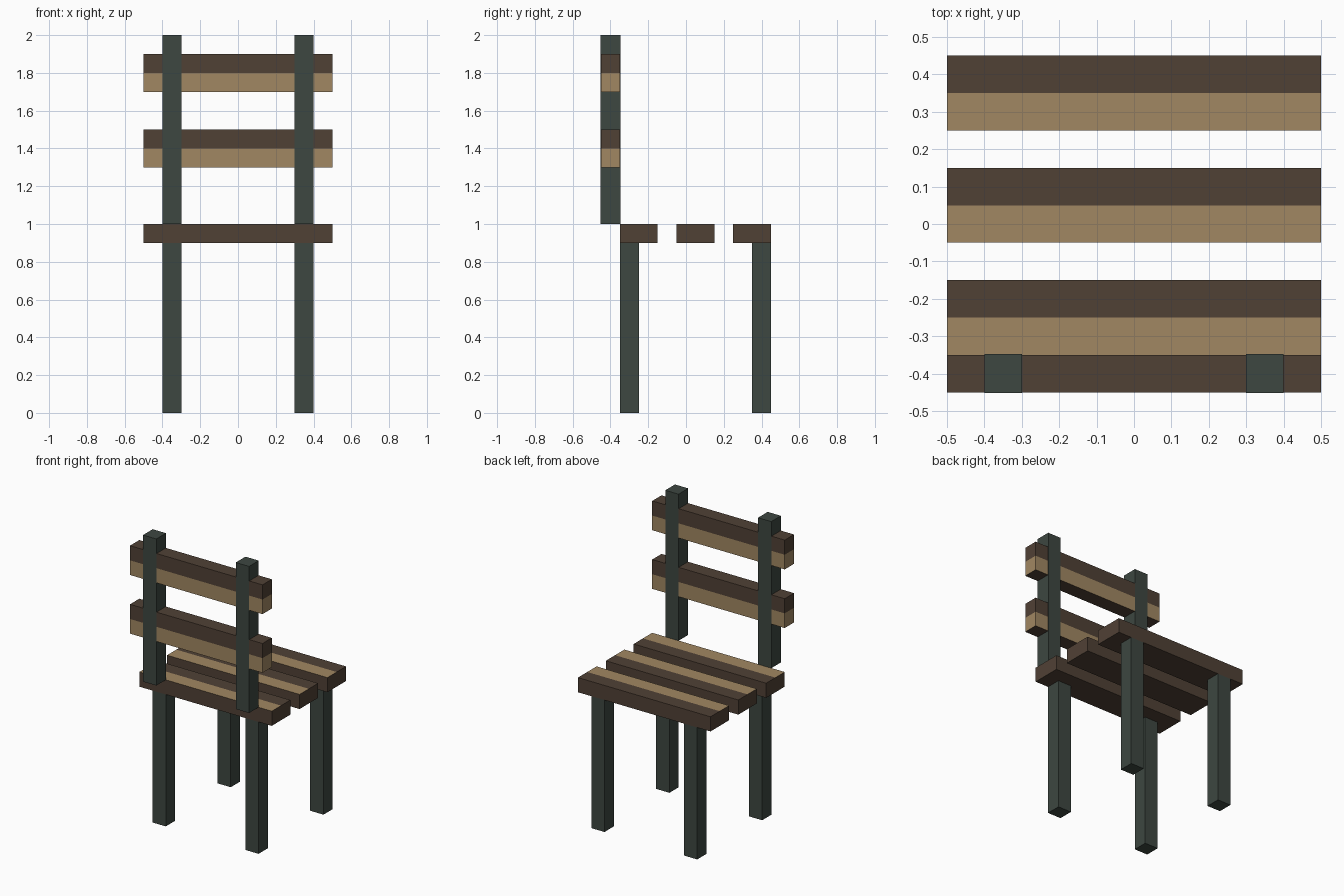
import bpy
import bmesh
from mathutils import Matrix, Vector

cube = bpy.data.objects.get("Cube")
if cube:
    bpy.data.objects.remove(cube, do_unlink=True)


def make_material(name, rgb):
    linear = [((c / 255 + 0.055) / 1.055) ** 2.4 for c in rgb] + [1.0]
    mat = bpy.data.materials.new(name)
    mat.use_nodes = True
    mat.diffuse_color = linear
    bsdf = mat.node_tree.nodes["Principled BSDF"]
    bsdf.inputs["Base Color"].default_value = linear
    bsdf.inputs["Roughness"].default_value = 0.9
    return mat


dark_wood = make_material("dark_wood", (80, 65, 53))
light_wood = make_material("light_wood", (161, 135, 98))
green_metal = make_material("dark_green", (61, 71, 65))


def box(name, center, size, materials, cut_axis=None, is_light=None):
    """Box, optionally cut in half along an axis, with light faces by rule."""
    bm = bmesh.new()
    bmesh.ops.create_cube(bm, size=1, matrix=Matrix.Diagonal((*size, 1)))
    if cut_axis:
        bmesh.ops.bisect_plane(bm, geom=bm.verts[:] + bm.edges[:] + bm.faces[:],
                               plane_co=(0, 0, 0), plane_no=cut_axis)
        bm.normal_update()
        for face in bm.faces:
            lower_half = face.calc_center_median().dot(Vector(cut_axis)) < -0.01
            face.material_index = int(lower_half and is_light(face.normal))
    mesh = bpy.data.meshes.new(name)
    bm.to_mesh(mesh)
    bm.free()
    for mat in materials:
        mesh.materials.append(mat)
    obj = bpy.data.objects.new(name, mesh)
    obj.location = center
    bpy.context.collection.objects.link(obj)
    return obj


wood = [dark_wood, light_wood]

# Seat slats: the front half of each top face is light
for place, y in (("back", -0.25), ("middle", 0.05), ("front", 0.35)):
    box("seat_slat_" + place, (0, y, 0.95), (1, 0.2, 0.1), wood,
        (0, 1, 0), lambda n: n.z > 0.5)

# Backrest slats: the lower half of every upright face is light
for place, z in (("lower", 1.4), ("upper", 1.8)):
    box("backrest_slat_" + place, (0, -0.4, z), (1, 0.1, 0.2), wood,
        (0, 0, 1), lambda n: abs(n.z) < 0.5)

# Legs and backrest posts; posts sit slightly proud of the slats
for side, x in (("left", 0.35), ("right", -0.35)):
    for place, y in (("rear", -0.3), ("front", 0.4)):
        box(f"leg_{place}_{side}", (x, y, 0.45), (0.1, 0.1, 0.9), [green_metal])
    box("backrest_post_" + side, (x, -0.4, 1.5), (0.1, 0.104, 1), [green_metal])
